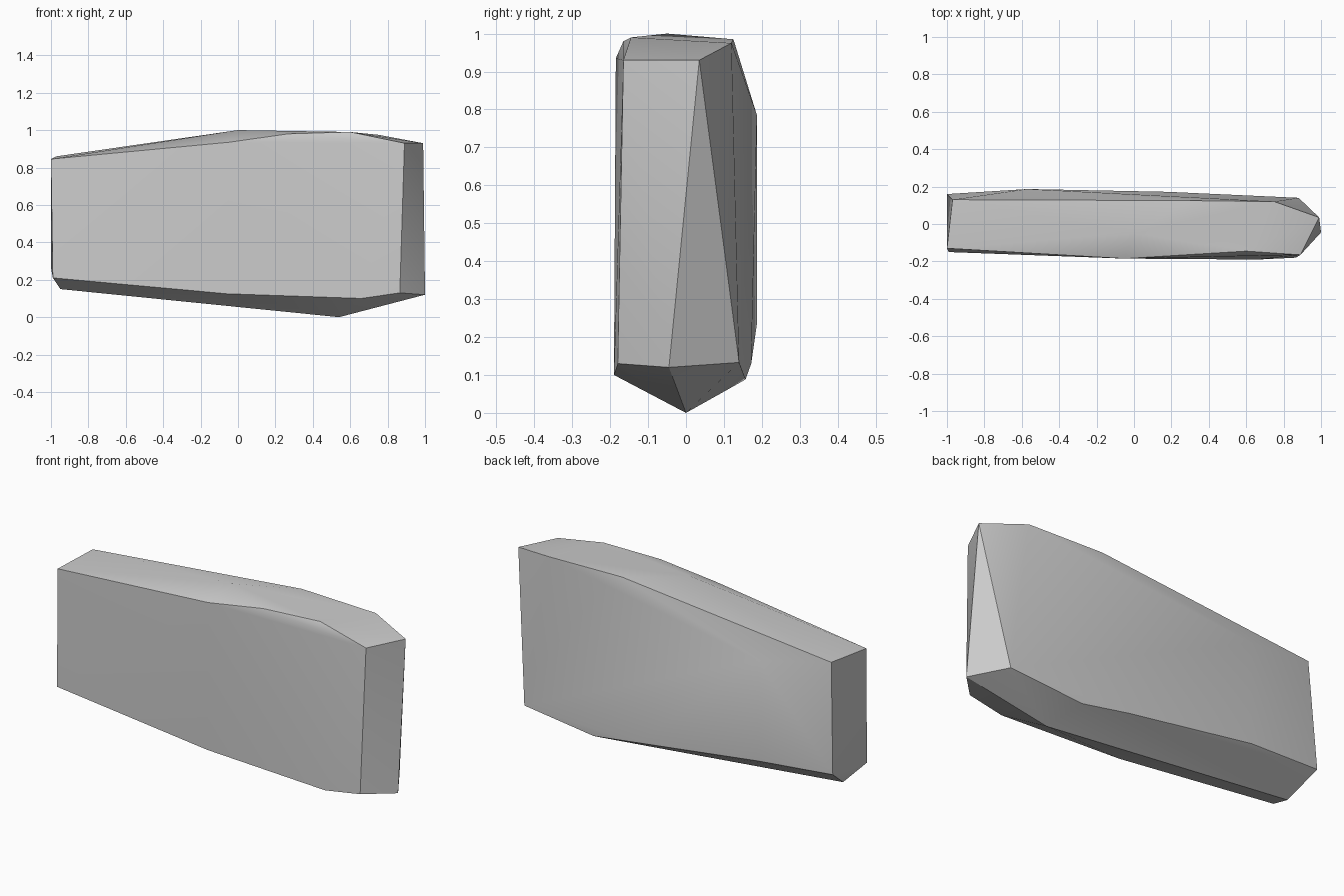
import bpy
import bmesh
import math

cube = bpy.data.objects.get("Cube")
if cube:
    bpy.data.objects.remove(cube, do_unlink=True)

# Plain stone colour
stone = bpy.data.materials.new("stone_grey")
stone.use_nodes = True
colour = (0.6, 0.6, 0.6, 1)
stone.diffuse_color = colour
stone.node_tree.nodes["Principled BSDF"].inputs["Base Color"].default_value = colour

# Corner runs around the chipped slab, each from the narrow end to the tall end
front_top = [(-1, -.13, .845), (-.05, -.185, .935), (.27, -.165, .98),
             (.6, -.145, .99), (.89, -.165, .93)]
front_bottom = [(-.99, -.15, .21), (-.06, -.18, .125), (.66, -.19, .10), (.865, -.18, .13)]
crown = [(0, -.05, 1)]
back_top = [(-.97, .13, .86), (.3, .125, .985), (.75, .12, .975)]
back_bulge = [(-.57, .187, .785), (-.57, .187, .235)]
back_bottom = [(-1, .16, .265), (.18, .172, .13), (.45, .157, .088), (.88, .14, .133)]
keel = [(-.95, 0, .15), (.54, 0, 0)]
end_edge = [(.99, .035, .93), (1, -.045, .12)]

# Wrap the corners in a faceted skin
bm = bmesh.new()
for run in (front_top, front_bottom, crown, back_top, back_bulge, back_bottom, keel, end_edge):
    for corner in run:
        bm.verts.new(corner)
bmesh.ops.convex_hull(bm, input=bm.verts)
bmesh.ops.recalc_face_normals(bm, faces=bm.faces)

mesh = bpy.data.meshes.new("stone_slab")
bm.to_mesh(mesh)
bm.free()
mesh.materials.append(stone)
slab = bpy.data.objects.new("stone_slab", mesh)
bpy.context.collection.objects.link(slab)

# Soft broad faces, crisp chipped edges
bpy.ops.object.select_all(action='DESELECT')
slab.select_set(True)
bpy.context.view_layer.objects.active = slab
bpy.ops.object.shade_smooth_by_angle(angle=math.radians(30))
